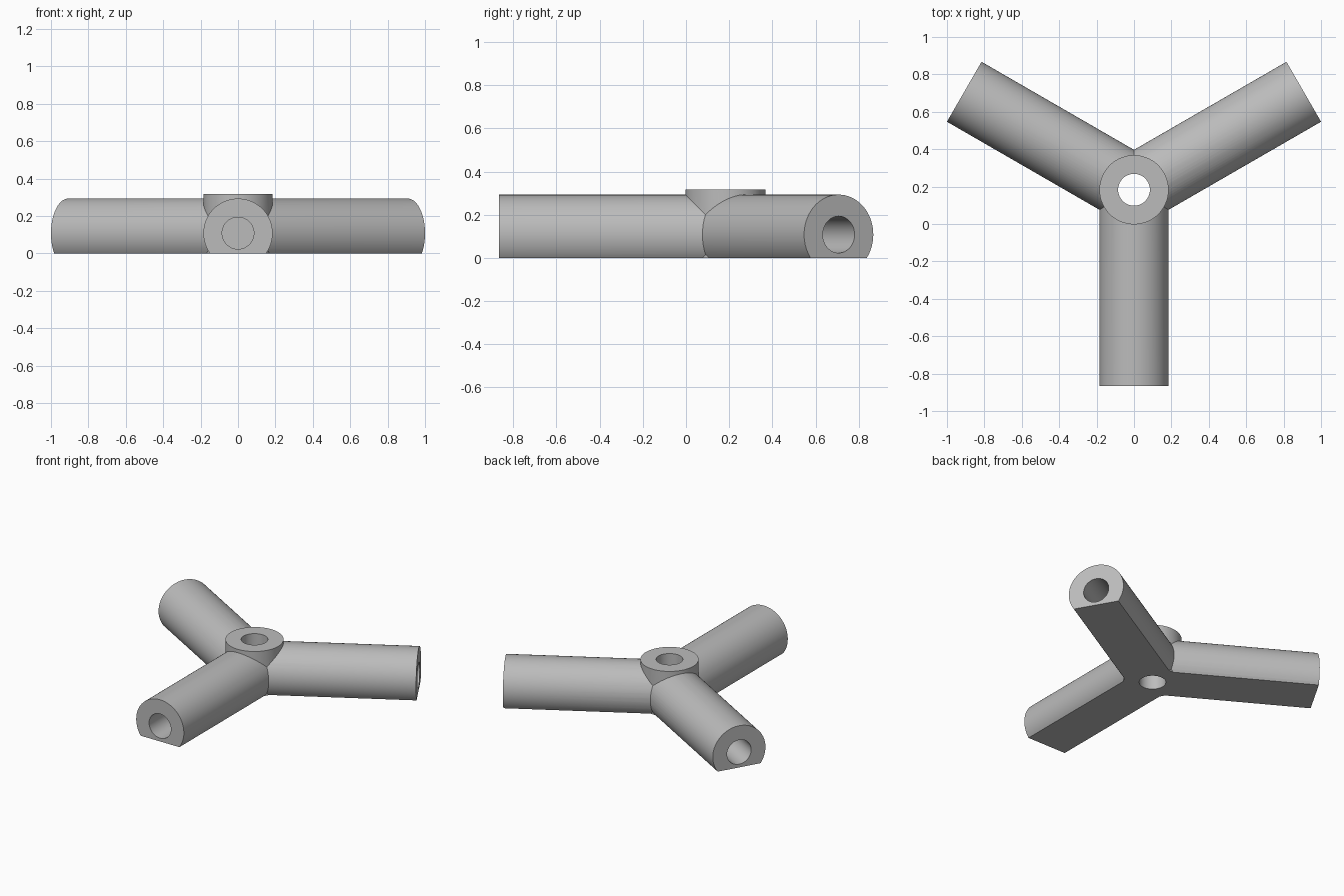
import bpy
import math
from mathutils import Vector

cube = bpy.data.objects.get("Cube")
if cube:
    bpy.data.objects.remove(cube, do_unlink=True)

HUB = Vector((0, 0.183, 0))
RADIUS, BORE = 0.185, 0.085
AXIS_Z, TOP_Z = 0.108, 0.317
ARM_LENGTH, BORE_DEPTH = 1.048, 0.8
ARM_ANGLES = [math.radians(a) for a in (-90, 30, 150)]

grey = bpy.data.materials.new("light grey")
grey.use_nodes = True
colour = (0.5, 0.5, 0.5, 1)
grey.diffuse_color = colour
grey.node_tree.nodes["Principled BSDF"].inputs["Base Color"].default_value = colour


def rod(name, start, end, radius):
    """Cylinder running between two points."""
    axis = end - start
    bpy.ops.mesh.primitive_cylinder_add(vertices=72, radius=radius, depth=axis.length,
                                        location=(start + end) / 2)
    obj = bpy.context.object
    obj.name = name
    obj.rotation_euler = axis.to_track_quat('Z', 'Y').to_euler()
    obj.data.materials.append(grey)
    return obj


def combine(target, other, operation):
    """Apply a boolean and discard the helper."""
    mod = target.modifiers.new(operation.lower(), 'BOOLEAN')
    mod.operation = operation
    mod.solver = 'EXACT'
    mod.object = other
    bpy.context.view_layer.objects.active = target
    bpy.ops.object.modifier_apply(modifier=mod.name)
    bpy.data.objects.remove(other, do_unlink=True)


# Upright hub, with three arms spreading from it
body = rod("three_way_connector", HUB, HUB + Vector((0, 0, TOP_Z)), RADIUS)
centre = HUB + Vector((0, 0, AXIS_Z))
directions = [Vector((math.cos(a), math.sin(a), 0)) for a in ARM_ANGLES]
for d in directions:
    arm = rod("arm", centre - d * 0.04, centre + d * ARM_LENGTH, RADIUS)
    combine(body, arm, 'UNION')

# Flat underside
bpy.ops.mesh.primitive_cube_add(size=4, location=(0, 0, -2))
floor_cutter = bpy.context.object
floor_cutter.data.materials.append(grey)
combine(body, floor_cutter, 'DIFFERENCE')

# Blind sockets in the arm ends
for d in directions:
    socket = rod("socket_cutter", centre + d * (ARM_LENGTH - BORE_DEPTH),
                 centre + d * (ARM_LENGTH + 0.1), BORE)
    combine(body, socket, 'DIFFERENCE')

# Hole right through the hub
hole = rod("hub_hole_cutter", HUB - Vector((0, 0, 0.2)), HUB + Vector((0, 0, 0.6)), BORE)
combine(body, hole, 'DIFFERENCE')

bpy.ops.object.select_all(action='DESELECT')
body.select_set(True)
bpy.context.view_layer.objects.active = body
bpy.ops.object.shade_smooth_by_angle(angle=math.radians(30))
